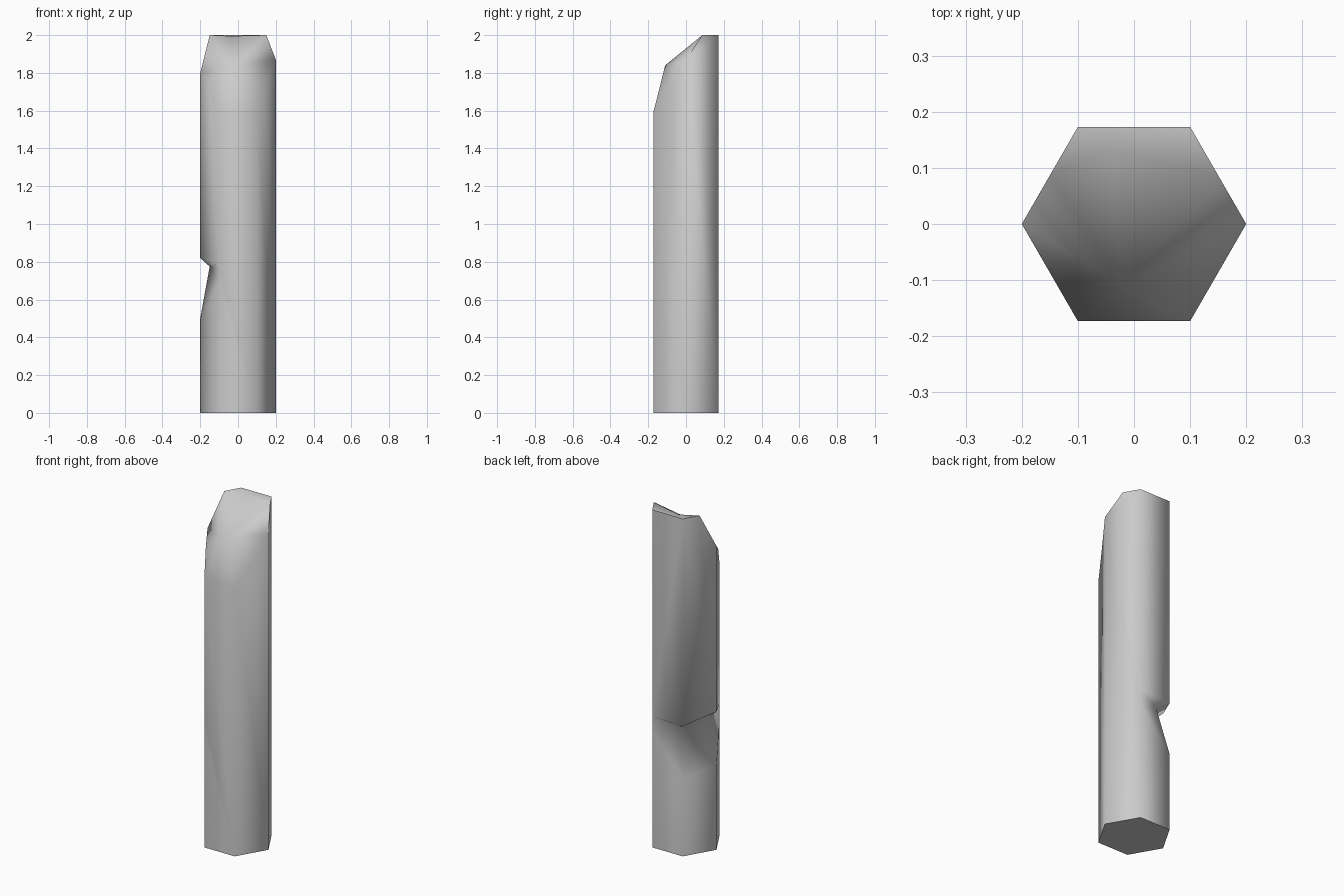
import bpy, bmesh
from math import cos, sin, radians

if "Cube" in bpy.data.objects:
    bpy.data.objects.remove(bpy.data.objects["Cube"])

R = 0.2
bm = bmesh.new()
ring = [(R * cos(radians(60 * k)), R * sin(radians(60 * k))) for k in range(6)]


def mid(a, b, z):
    return bm.verts.new(((ring[a][0] + ring[b][0]) / 2, (ring[a][1] + ring[b][1]) / 2, z))


def at(k, z):
    return bm.verts.new((*ring[k], z))


# bottom and slanted top rim of the hexagonal shaft
bot = [at(k, 0) for k in range(6)]
top = [at(k, z) for k, z in enumerate((1.87, 2, 2, 1.8, 1.59, 1.59))]
m01, m23, m34, m50 = mid(0, 1, 2), mid(2, 3, 2), mid(3, 4, 1.74), mid(5, 0, 1.72)

# notch rims, plus the two corners pushed inwards
up = {1: at(1, .775), 2: at(2, .77), 3: at(3, .82), 4: at(4, .775)}
low = {1: at(1, .69), 2: at(2, .46), 3: at(3, .5), 4: at(4, .69)}
inner = {2: bm.verts.new((-.045, .13, .735)), 3: bm.verts.new((-.15, 0, .775))}

# plain walls
face = bm.faces.new
face((bot[0], bot[1], low[1], up[1], top[1], m01, top[0]))
face((bot[4], bot[5], top[5], top[4], up[4], low[4]))
face((bot[5], bot[0], top[0], m50, top[5]))

# walls interrupted by the notch
for a, b, rim in ((1, 2, []), (2, 3, [m23]), (3, 4, [m34])):
    face((bot[a], bot[b], low[b], low[a]))
    face([up[a], up[b], top[b]] + rim + [top[a]])
face((low[1], low[2], inner[2]))
face((low[1], inner[2], up[1]))
face((up[1], inner[2], up[2]))
face((low[2], low[3], inner[3], inner[2]))
face((inner[2], inner[3], up[3], up[2]))
face((low[3], low[4], inner[3]))
face((low[4], up[4], inner[3]))
face((inner[3], up[4], up[3]))
face(bot[::-1])

# chiselled tip: bulge near the front, dip near the back
bulge = bm.verts.new((-.02, -.11, 1.84))
dip = bm.verts.new((-.04, .132, 1.995))
front = [dip, m23, top[3], m34, top[4], top[5], m50, top[0], m01, dip]
back = [m01, top[1], top[2], m23]
for centre, path in ((bulge, front), (dip, back)):
    for a, b in zip(path, path[1:]):
        face((centre, a, b))

bmesh.ops.recalc_face_normals(bm, faces=bm.faces)
mesh = bpy.data.meshes.new("stake")
bm.to_mesh(mesh)
bm.free()
stake = bpy.data.objects.new("notched_stake", mesh)
bpy.context.collection.objects.link(stake)
bpy.context.view_layer.objects.active = stake
stake.select_set(True)
bpy.ops.object.shade_smooth_by_angle(angle=radians(62))
